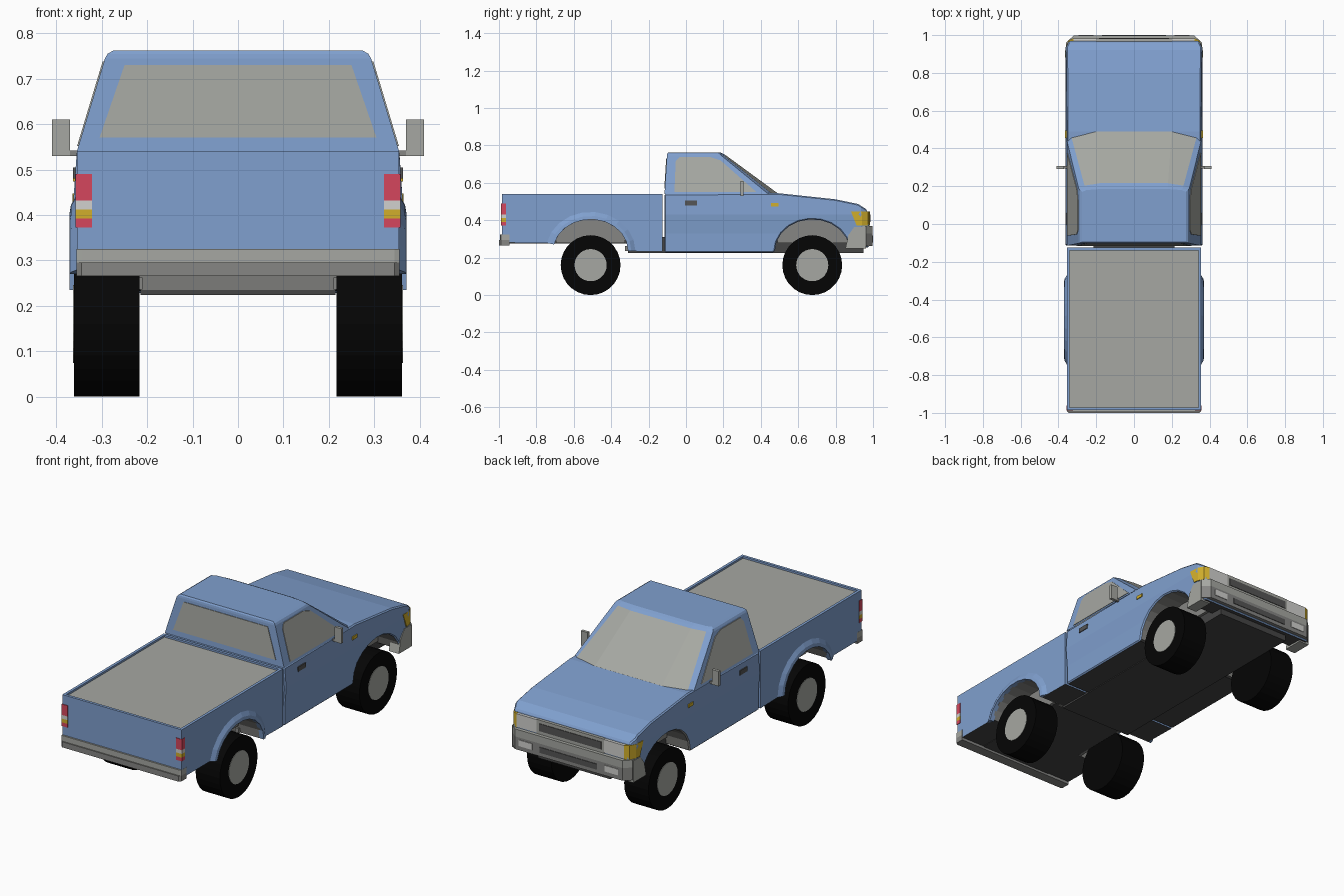
import bpy, bmesh
from math import sin, cos, pi, radians
from mathutils import Vector

if "Cube" in bpy.data.objects:
    bpy.data.objects.remove(bpy.data.objects["Cube"])


def material(name, r, g, b):
    m = bpy.data.materials.new(name)
    m.use_nodes = True
    m.diffuse_color = (r, g, b, 1)
    bsdf = next(n for n in m.node_tree.nodes if n.type == 'BSDF_PRINCIPLED')
    bsdf.inputs["Base Color"].default_value = (r, g, b, 1)
    return m


BLUE = material("body blue", .215, .35, .62)
GLASS = material("pale grey", .38, .39, .36)
TRIM = material("trim grey", .24, .24, .23)
DARK = material("underbody grey", .06, .06, .06)
TYRE = material("tyre black", .0015, .0015, .0015)
RED = material("lamp red", .66, .062, .11)
AMBER = material("lamp amber", .64, .43, .025)
LENS = material("lens white", .64, .64, .62)
HANDLE = material("handle grey", .09, .09, .09)


def finish(name, bm, *mats, bevel=0):
    bmesh.ops.recalc_face_normals(bm, faces=bm.faces)
    me = bpy.data.meshes.new(name)
    bm.to_mesh(me)
    bm.free()
    for m in mats:
        me.materials.append(m)
    ob = bpy.data.objects.new(name, me)
    bpy.context.collection.objects.link(ob)
    if bevel:
        mod = ob.modifiers.new("edge", 'BEVEL')
        mod.width, mod.segments = bevel, 1
        mod.limit_method, mod.angle_limit = 'ANGLE', radians(50)
    return ob


def solid(a, b):
    """Closed solid between two matching outlines of 3D points."""
    bm = bmesh.new()
    a = [bm.verts.new(p) for p in a]
    b = [bm.verts.new(p) for p in b]
    bm.faces.new(a)
    bm.faces.new(b)
    for i in range(len(a)):
        j = (i + 1) % len(a)
        bm.faces.new((a[i], a[j], b[j], b[i]))
    bmesh.ops.recalc_face_normals(bm, faces=bm.faces)
    return bm


def prism_mesh(pts, axis, lo, hi):
    """Extrude a 2D outline along x (outline in y,z) or z (outline in x,y)."""
    at = (lambda p, h: (h, *p)) if axis == 'x' else (lambda p, h: (*p, h))
    return solid([at(p, lo) for p in pts], [at(p, hi) for p in pts])


def box(name, x, y, z, mat):
    pts = [(x[0], y[0]), (x[1], y[0]), (x[1], y[1]), (x[0], y[1])]
    return finish(name, prism_mesh(pts, 'z', *z), mat)


SIDES = (("left", 1), ("right", -1))


def pair(name, x, y, z, mat):
    for side, s in SIDES:
        box(side + "_" + name, (s * x[0], s * x[1]), y, z, mat)


FRONT, REAR, HALF = .675, -.51, .355


def arch(yc, grow=0, start=0, end=180, n=10):
    out = []
    for i in range(n + 1):
        t = radians(start + (end - start) * i / n)
        out.append((yc + (.2 + grow) * cos(t), .235 + (.17 + grow) * sin(t)))
    return out


def paint_underside(bm, yc):
    """Slot 1 for the arch lining, slot 2 for the floor."""
    for f in bm.faces:
        c = f.calc_center_median()
        if abs(f.normal.x) > .5:
            continue
        if abs(c.y - yc) < .205 and c.z < .42:
            f.material_index = 1
        elif f.normal.z < -.8:
            f.material_index = 2


# Lower cab with hood, front wheel arches and a slight waist bulge
outline = [(-.115, .228), (-.115, .54), (.49, .545), (.8, .512), (.92, .487),
           (.966, .458), (.978, .37), (.978, .255)]
outline += arch(FRONT, start=8) + [(.465, .228)]
bm = prism_mesh(outline, 'x', -HALF, HALF)
for co, no in (((0, .935, 0), (0, 1, 0)), ((0, 0, .33), (0, 0, 1)), ((0, 0, .43), (0, 0, 1))):
    bmesh.ops.bisect_plane(bm, geom=bm.verts[:] + bm.edges[:] + bm.faces[:],
                           plane_co=co, plane_no=no)
for v in bm.verts:
    v.co.x *= 1 + .022 * max(0, 1 - abs(v.co.z - .43) / .1)
    if v.co.y > .95:
        v.co.x *= .955
paint_underside(bm, FRONT)
finish("cab_and_hood", bm, BLUE, TRIM, DARK, bevel=.006)

# Greenhouse: stacked rings, the front walls are the windscreen
rings = [  # z, then half width and y of back, pillar, glass edge and glass middle
    (.54, (HALF, -.115), (HALF, .44), (.332, .462), (.2, .496)),
    (.745, (.293, -.102), (.293, .19), (.262, .203), (.18, .216)),
    (.755, (.287, -.1), (.287, .18), (.258, .19), (.18, .2)),
    (.762, (.275, -.095), (.275, .17), (.25, .18), (.18, .185))]
bm = bmesh.new()
loops = []
for z, *half in rings:
    xy = half + [(-x, y) for x, y in reversed(half)]
    loops.append([bm.verts.new((x, y, z)) for x, y in xy])
for level, (lo, hi) in enumerate(zip(loops, loops[1:])):
    for i in range(8):
        j = (i + 1) % 8
        f = bm.faces.new((lo[i], lo[j], hi[j], hi[i]))
        f.material_index = int(level == 0 and i in (2, 3, 4))
bm.faces.new(loops[-1])
finish("greenhouse", bm, BLUE, GLASS)

# Rear and side windows, thin plates lying on the sloped walls
rear = [(-.305, .57), (.305, .57), (.25, .73), (-.25, .73)]
plate = [[(x, -.115 + (z - .54) * .063 + d, z) for x, z in rear] for d in (-.003, .003)]
finish("rear_window", solid(*plate), GLASS)
pane = [(-.062, .552), (-.055, .715), (-.035, .738), (.13, .738), (.185, .72), (.375, .552)]
for side, s in SIDES:
    plate = [[(s * (HALF - (z - .54) * .302 + d), y, z) for y, z in pane]
             for d in (-.003, .003)]
    finish(side + "_window", solid(*plate), GLASS)

# Cargo bed with recessed cover
outline = [(-.985, .28), (-.985, .54), (-.125, .54), (-.125, .232), (-.305, .235)]
outline += arch(REAR, end=165)
bm = prism_mesh(outline, 'x', -HALF, HALF)
paint_underside(bm, REAR)
top = max(bm.faces, key=lambda f: f.calc_center_median().z)
bmesh.ops.inset_region(bm, faces=[top], thickness=.021, depth=0)
inner = bmesh.ops.extrude_discrete_faces(bm, faces=[top])["faces"][0]
inner.material_index = 3
bmesh.ops.translate(bm, verts=inner.verts[:], vec=Vector((0, 0, -.01)))
finish("cargo_bed", bm, BLUE, TRIM, DARK, GLASS)

# Rear fender flares
for side, s in SIDES:
    bm = bmesh.new()
    rows = []
    for o, m, i in zip(arch(REAR, .045, end=168), arch(REAR, .018, end=168),
                       arch(REAR, 0, end=168)):
        rows.append([bm.verts.new((s * x, *p)) for x, p in
                     ((.352, o), (.368, m), (.371, i), (.345, i))])
    for p, q in zip(rows, rows[1:]):
        for k in range(4):
            n = (k + 1) % 4
            bm.faces.new((p[k], p[n], q[n], q[k]))
    bm.faces.new(rows[0])
    bm.faces.new(rows[-1])
    finish(side + "_rear_flare", bm, BLUE)

# Underbody and wheel wells
box("chassis", (-.215, .215), (-.95, .95), (.277, .31), DARK)
box("cab_floor", (-.215, .215), (-.31, .95), (.224, .28), DARK)
for end, yc in (("front", FRONT), ("rear", REAR)):
    pair(end + "_wheel_well", (.205, .23), (yc - .185, yc + .185), (.278, .43), TRIM)
pair("frame_bracket", (.21, .232), (-.325, -.305), (.236, .262), TRIM)

# Wheels
for end, yc in (("front", FRONT), ("rear", REAR)):
    for side, s in SIDES:
        for part, r, x0, x1, mat in (("tyre", .16, .217, .361, TYRE),
                                     ("hub", .086, .34, .363, GLASS)):
            ring = [(yc + r * cos(k * pi / 14), .16 + r * sin(k * pi / 14))
                    for k in range(28)]
            finish(f"{side}_{end}_{part}", prism_mesh(ring, 'x', s * x0, s * x1), mat)

# Bumpers: pale upper step over a darker lower band
plan = [(-.357, .945), (-.357, .963), (-.32, .997), (.32, .997), (.357, .963), (.357, .945)]
finish("front_bumper", prism_mesh(plan, 'z', .262, .33), TRIM)
finish("front_bumper_step", prism_mesh(plan, 'z', .33, .37), GLASS)
side_plan = [(.852, .248), (.962, .248), (.962, .365), (.9, .365), (.868, .32)]
for side, s in SIDES:
    finish(side + "_valance", prism_mesh(side_plan, 'x', s * .3, s * .36), GLASS)
box("bumper_slot", (-.17, .17), (.99, 1), (.282, .312), HANDLE)
pair("bumper_lamp", (.215, .295), (.99, 1), (.285, .318), LENS)
plan = [(-.356, -.945), (-.356, -.99), (-.345, -1), (.345, -1), (.356, -.99), (.356, -.945)]
finish("rear_bumper", prism_mesh(plan, 'z', .265, .295), TRIM)
plan = [(x, max(y, -.994)) for x, y in plan]
finish("rear_bumper_step", prism_mesh(plan, 'z', .295, .325), GLASS)

# Nose: grille, headlamps and corner lamps
box("grille_frame", (-.2, .2), (.95, .983), (.372, .448), GLASS)
box("grille", (-.185, .185), (.95, .986), (.39, .43), HANDLE)
pair("headlamp", (.2, .32), (.95, .983), (.376, .446), LENS)
for side, s in SIDES:
    low, high = ([(s * x, y, z) for x, y in
                  ((.32, back), (.365, back), (.361, .94), (.346, .972), (.32, .983))]
                 for z, back in ((.372, .912), (.447, .882)))
    finish(side + "_corner_lamp", solid(low, high), AMBER)

# Tail lamps in stacked bands
for band, z0, z1, mat in (("stop", .432, .49, RED), ("reverse", .412, .432, LENS),
                          ("turn", .392, .412, AMBER), ("tail", .372, .392, RED)):
    pair(band + "_lamp", (.322, .3575), (-.988, -.962), (z0, z1), mat)

# Door handles, side markers and mirrors
pair("door_handle", (.35, .363), (-.005, .058), (.48, .505), HANDLE)
pair("side_marker", (.35, .364), (.455, .495), (.474, .491), AMBER)
pair("mirror", (.37, .41), (.292, .308), (.53, .61), GLASS)
pair("mirror_arm", (.34, .386), (.294, .306), (.53, .542), TRIM)
